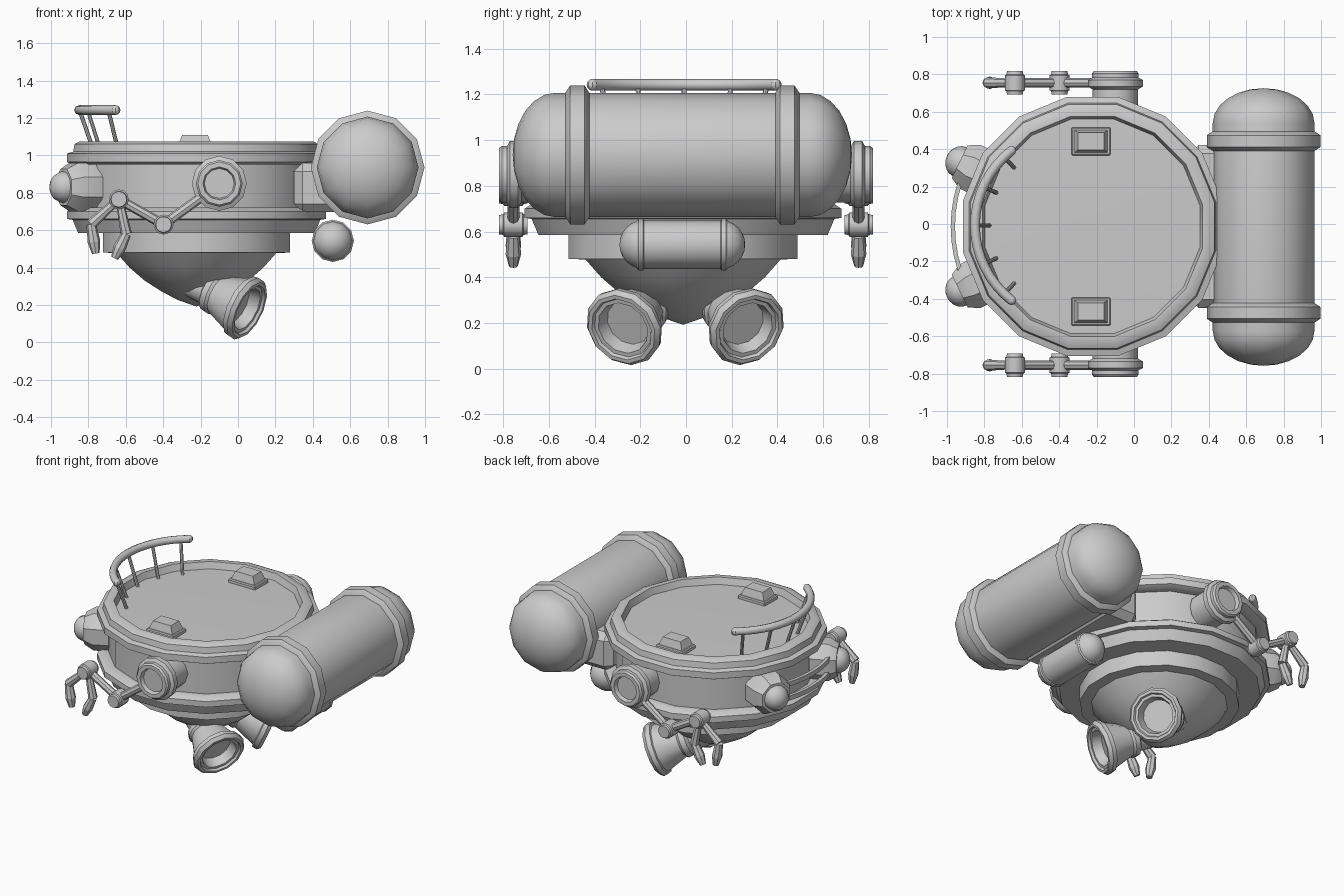
import bpy, bmesh
from math import sin, cos, pi, radians
from mathutils import Vector

cube = bpy.data.objects.get("Cube")
if cube:
    bpy.data.objects.remove(cube, do_unlink=True)

grey = bpy.data.materials.new("hull_grey")
grey.use_nodes = True
grey.diffuse_color = (0.6, 0.6, 0.6, 1)
grey.node_tree.nodes["Principled BSDF"].inputs["Base Color"].default_value = (0.6, 0.6, 0.6, 1)

XC, YC = -0.222, -0.013   # hull axis
SIDES = (("left", 1), ("right", -1))


def finish(name, bm, smooth=35):
    bmesh.ops.remove_doubles(bm, verts=bm.verts, dist=0.0005)
    bmesh.ops.recalc_face_normals(bm, faces=bm.faces)
    mesh = bpy.data.meshes.new(name)
    bm.to_mesh(mesh)
    bm.free()
    mesh.materials.append(grey)
    obj = bpy.data.objects.new(name, mesh)
    bpy.context.collection.objects.link(obj)
    bpy.ops.object.select_all(action='DESELECT')
    obj.select_set(True)
    bpy.context.view_layer.objects.active = obj
    bpy.ops.object.shade_smooth_by_angle(angle=radians(smooth))
    return obj


def skin(name, rows, smooth=35):
    """Join closed loops of points into a capped tube."""
    bm = bmesh.new()
    rows = [[bm.verts.new(p) for p in row] for row in rows]
    n = len(rows[0])
    for a, b in zip(rows, rows[1:]):
        for i in range(n):
            j = (i + 1) % n
            bm.faces.new((a[i], a[j], b[j], b[i]))
    for row in (rows[0], rows[-1]):
        bm.faces.new(row)
    return finish(name, bm, smooth)


def lathe(name, profile, origin, axis=(0, 0, 1), n=12, phase=0.0):
    """Turn a (radius, distance) profile about an axis."""
    q = Vector(axis).to_track_quat('Z', 'Y')
    angles = [2 * pi * (i + phase) / n for i in range(n)]
    rows = []
    for r, t in profile:
        r = max(r, 0.0001)
        rows.append([Vector(origin) + q @ Vector((r * cos(a), r * sin(a), t)) for a in angles])
    return skin(name, rows)


def rod(name, a, b, ra, rb=None, n=8):
    a, b = Vector(a), Vector(b)
    rb = ra if rb is None else rb
    return lathe(name, [(ra, 0), (rb, (b - a).length)], a, b - a, n)


def box(name, center, size, bevel=0.0, taper=1.0):
    bm = bmesh.new()
    bmesh.ops.create_cube(bm, size=1)
    for v in bm.verts:
        k = taper if v.co.z > 0 else 1
        v.co = Vector(center) + Vector((v.co.x * size[0] * k, v.co.y * size[1] * k, v.co.z * size[2]))
    if bevel:
        bmesh.ops.bevel(bm, geom=bm.edges[:], offset=bevel, segments=1, affect='EDGES')
    return finish(name, bm, 20)


# Hull: deck, rim, recessed band, lower ring, skirt and belly
hull = [(0, 1.04), (0.585, 1.03), (0.6, 1.075), (0.635, 1.075), (0.665, 1.06), (0.672, 1.02),
        (0.706, 1.01), (0.706, 0.965), (0.675, 0.95), (0.635, 0.95), (0.635, 0.72), (0.675, 0.72),
        (0.706, 0.7), (0.706, 0.66), (0.675, 0.655), (0.645, 0.585), (0.51, 0.585), (0.51, 0.48),
        (0.435, 0.478), (0.365, 0.4), (0.285, 0.332), (0.19, 0.272), (0.1, 0.226), (0, 0.192)]
lathe("hull", hull, (XC, YC, 0), n=16, phase=0.5)

# Deck hatches
for side, s in SIDES:
    y = YC + s * 0.455
    box(f"{side}_hatch_base", (-0.23, y, 1.04), (0.21, 0.15, 0.035), 0.006)
    box(f"{side}_hatch_top", (-0.23, y, 1.08), (0.185, 0.125, 0.06), taper=0.74)

# Hand rail with leaning posts
RX = -0.342


def rail_point(deg, r, z):
    return Vector((RX - r * cos(radians(deg)), YC + 0.005 + r * sin(radians(deg)), z))


curve = bpy.data.curves.new("rail_path", 'CURVE')
curve.dimensions = '3D'
curve.bevel_depth = 0.026
curve.bevel_resolution = 2
spline = curve.splines.new('POLY')
spline.points.add(16)
for i, p in enumerate(spline.points):
    p.co = (*rail_point(-52 + 104 * i / 16, 0.508, 1.242), 1)
rail = bpy.data.objects.new("hand_rail", curve)
curve.materials.append(grey)
bpy.context.collection.objects.link(rail)
for i, d in enumerate((-52, 52)):
    ball = [(0.026 * cos(a * pi / 8), 0.026 * sin(a * pi / 8)) for a in range(-4, 5)]
    lathe(f"rail_end_{i + 1}", ball, rail_point(d, 0.508, 1.242), n=8)
for i, d in enumerate((-46, -24, 0, 24, 46)):
    rod(f"rail_post_{i + 1}", rail_point(d, 0.43, 1.025), rail_point(d, 0.503, 1.235), 0.011)

# Octagonal lamp housings with round lenses
for side, s in SIDES:
    a = radians(26)
    out = Vector((-cos(a), s * sin(a), 0))
    lamp = [(0.14, -0.14), (0.14, -0.03), (0.105, 0.03), (0.09, 0.03)]
    lathe(f"{side}_lamp_housing", lamp, Vector((XC, YC, 0.83)) + out * 0.76, out, 8, 0.5)
    lens = [(0.085 * cos(i * pi / 10), 0.03 + 0.075 * sin(i * pi / 10)) for i in range(6)]
    lathe(f"{side}_lamp_lens", lens, Vector((XC, YC, 0.83)) + out * 0.76, out)

# Curved guard bars joining the lamps
for name, z in (("lower", 0.78), ("upper", 0.88)):
    loop = [(0.735, z - 0.016), (0.758, z - 0.016), (0.758, z + 0.016), (0.735, z + 0.016)]
    skin(f"{name}_guard_bar", [[(XC - r * cos(radians(d)), YC + r * sin(radians(d)), h)
                                for r, h in loop] for d in range(-24, 25, 6)])


# Tanks along y: domed ends and raised bands
def tank(name, x, z, r, body, end, band, band_r):
    half = [(r * cos(i * pi / 12), body + (end - body) * sin(i * pi / 12)) for i in range(7)]
    profile = [(p, -t) for p, t in reversed(half)] + half
    lathe(name, profile, (x, YC - 0.003, z), (0, 1, 0))
    b0, b1 = band
    c = (b1 - b0) * 0.22
    for side, s in SIDES:
        ring = [(r * 0.98, b0), (band_r, b0 + c), (band_r, b1 - c), (r * 0.98, b1)]
        lathe(f"{name}_{side}_band", [(p, s * t) for p, t in ring], (x, YC - 0.003, z), (0, 1, 0))


tank("main_tank", 0.693, 0.935, 0.272, 0.555, 0.742, (0.403, 0.515), 0.304)
tank("small_tank", 0.507, 0.543, 0.107, 0.17, 0.275, (0.165, 0.198), 0.113)
box("tank_mount", (0.44, YC, 0.828), (0.28, 0.87, 0.264), 0.045)

# Engine nozzles, splayed outward under the belly
for side, s in SIDES:
    d = Vector((0.82, s * 0.42, -0.4)).normalized()
    nozzle = [(0.085, -0.37), (0.085, -0.265), (0.112, -0.25), (0.118, -0.215), (0.108, -0.2),
              (0.16, -0.055), (0.174, -0.05), (0.18, -0.02), (0.163, 0.003), (0.145, 0.003),
              (0.138, -0.012), (0.12, -0.012), (0.105, -0.075), (0, -0.075)]
    lathe(f"{side}_nozzle", nozzle, (0.06, YC + 0.01 + s * 0.278, 0.173), d)

# Arms: shoulder, two links, joints and a two-finger claw
for side, s in SIDES:
    def at(x, z, y=0.755):
        return Vector((x, s * y, z))

    shoulder = [(0.122, 0.58), (0.122, 0.72), (0.147, 0.735), (0.147, 0.77), (0.125, 0.782),
                (0.125, 0.805), (0.115, 0.817), (0.088, 0.817), (0.08, 0.79), (0, 0.79)]
    lathe(f"{side}_shoulder", shoulder, (-0.1, 0, 0.85), (0, s, 0))
    rod(f"{side}_upper_arm", at(-0.15, 0.81), at(-0.398, 0.63), 0.026)
    rod(f"{side}_forearm", at(-0.398, 0.63), at(-0.637, 0.765), 0.026)
    for name, x, z in (("elbow", -0.398, 0.63), ("wrist", -0.637, 0.765)):
        joint = [(0.042, 0.693), (0.045, 0.71), (0.053, 0.715), (0.053, 0.795),
                 (0.045, 0.8), (0.042, 0.817)]
        lathe(f"{side}_{name}", joint, (x, 0, z), (0, s, 0))
    fingers = (((-0.66, 0.745), (-0.785, 0.632), (-0.76, 0.475)),
               ((-0.63, 0.74), (-0.597, 0.58), (-0.66, 0.45)))
    for i, (a, b, c) in enumerate(fingers):
        mid = at(*b).lerp(at(*c), 0.6)
        rod(f"{side}_finger_{i + 1}_base", at(*a), at(*b), 0.022, 0.03)
        rod(f"{side}_finger_{i + 1}_middle", at(*b), mid, 0.026, 0.034)
        rod(f"{side}_finger_{i + 1}_tip", mid, at(*c), 0.034, 0.02)
